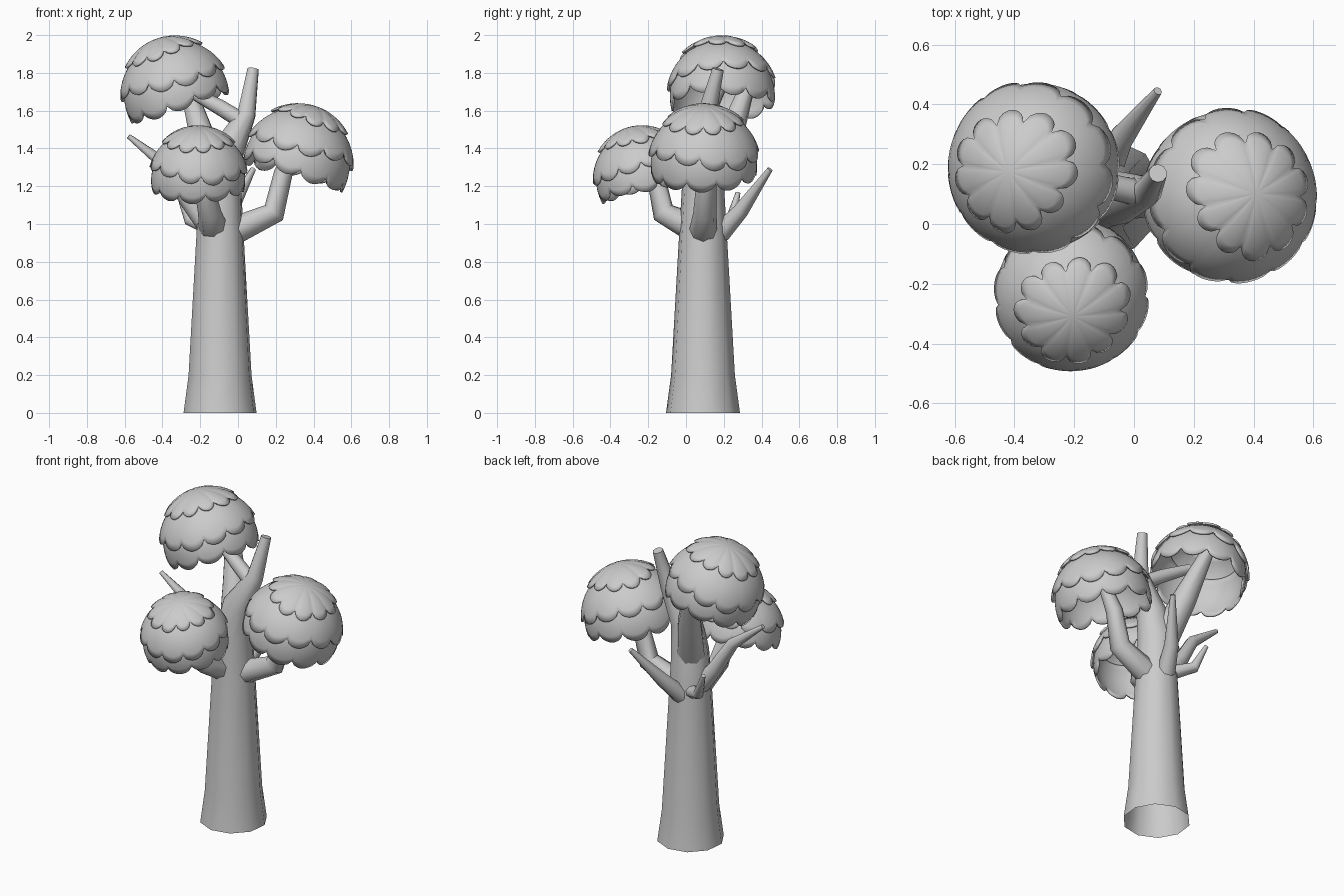
import bpy, bmesh, math
from mathutils import Vector

if "Cube" in bpy.data.objects:
    bpy.data.objects.remove(bpy.data.objects["Cube"])


def finish(name, bm, angle=40):
    bmesh.ops.recalc_face_normals(bm, faces=bm.faces)
    mesh = bpy.data.meshes.new(name)
    bm.to_mesh(mesh)
    bm.free()
    ob = bpy.data.objects.new(name, mesh)
    bpy.context.collection.objects.link(ob)
    bpy.ops.object.select_all(action='DESELECT')
    ob.select_set(True)
    bpy.context.view_layer.objects.active = ob
    bpy.ops.object.shade_smooth_by_angle(angle=math.radians(angle))
    return ob


def tube(name, points, sides=8, flat_base=False):
    """Tapered limb through (x, y, z, radius) points, capped at the tip."""
    pts = [Vector(p[:3]) for p in points]
    bm = bmesh.new()
    rings = []
    u = Vector((1, 0.2, 0))
    for i, p in enumerate(points):
        a = pts[i] - pts[i - 1] if i else pts[1] - pts[0]
        b = pts[i + 1] - pts[i] if i < len(pts) - 1 else a
        t = (a.normalized() + b.normalized()).normalized()
        if i == 0:
            if flat_base:
                t = Vector((0, 0, 1))
            elif abs(t.dot(u.normalized())) > 0.8:
                u = Vector((0, 1, 0))
        u = (u - t * u.dot(t)).normalized()
        v = t.cross(u)
        rings.append([bm.verts.new(pts[i] + p[3] * (u * math.cos(k * math.tau / sides)
                                                    + v * math.sin(k * math.tau / sides)))
                      for k in range(sides)])
    for r0, r1 in zip(rings, rings[1:]):
        for k in range(sides):
            j = (k + 1) % sides
            bm.faces.new((r0[k], r0[j], r1[j], r1[k]))
    bm.faces.new(rings[-1])
    return finish(name, bm, 50)


def leaf_layer(name, center, axis, radius, start, end, r0, lobes, phase):
    """Scalloped band of a dome, flaring slightly towards its lower edge."""
    rows, per = 7, 8
    n = lobes * per
    axis = Vector(axis).normalized()
    rot = Vector((0, 0, 1)).rotation_difference(axis)
    bm = bmesh.new()
    grid = []
    for i in range(rows + 1):
        f = i / rows
        ring = []
        for k in range(n):
            phi = k * math.tau / n + phase
            # uneven rounded lobes along the edge
            w = abs(math.sin(math.pi * k / per)) ** 0.6
            wob = 2.5 * math.sin(2 * phi + phase * 3) + 1.5 * math.sin(3 * phi)
            th = math.radians(start + (end + wob - 10 * (1 - w) - start) * f)
            r = radius * (r0 + (1 - r0) * f ** 1.5 - 0.02 * (1 - w) * f)
            p = Vector((math.sin(th) * math.cos(phi), math.sin(th) * math.sin(phi), math.cos(th)))
            ring.append(p * r)
        if i == 0 and start == 0:
            ring = [bm.verts.new(Vector(center) + rot @ Vector((0, 0, radius * r0)))]
        else:
            ring = [bm.verts.new(Vector(center) + rot @ p) for p in ring]
        grid.append(ring)
    for a, b in zip(grid, grid[1:]):
        for k in range(n):
            j = (k + 1) % n
            if len(a) == 1:
                bm.faces.new((a[0], b[k], b[j]))
            else:
                bm.faces.new((a[k], b[k], b[j], a[j]))
    ob = finish(name, bm, 45)
    mod = ob.modifiers.new("thickness", 'SOLIDIFY')
    mod.thickness = 0.012
    mod.offset = 1 if ob.data.polygons[0].normal.dot(axis) < 0 else -1
    return ob


def crown(name, center, axis, radius, phase):
    leaf_layer(name + "_top_leaves", center, axis, radius, 0, 47, 0.99, 11, phase)
    leaf_layer(name + "_middle_leaves", center, axis, radius, 25, 84, 0.92, 12, phase + 0.9)
    leaf_layer(name + "_lower_leaves", center, axis, radius * 0.985, 55, 110, 0.91, 11, phase + 2)


# Trunk, running up into the bare right-hand fork
tube("trunk", [(-0.095, 0.09, 0, 0.197), (-0.095, 0.09, 0.2, 0.17), (-0.095, 0.09, 0.95, 0.127),
               (-0.092, 0.09, 1.2, 0.112), (-0.06, 0.085, 1.38, 0.092),
               (0.045, 0.11, 1.58, 0.05), (0.08, 0.17, 1.82, 0.031)], 10, True)

# Limbs that carry the crowns
tube("upper_limb", [(-0.12, 0.12, 1.2, 0.085), (-0.185, 0.23, 1.45, 0.072), (-0.28, 0.34, 1.77, 0.036)])
tube("cross_limb", [(0.03, 0.10, 1.54, 0.045), (-0.1, 0.13, 1.62, 0.042), (-0.27, 0.18, 1.71, 0.03)])
tube("right_limb", [(-0.03, 0.09, 0.96, 0.075), (0.19, 0.10, 1.06, 0.062), (0.24, 0.11, 1.27, 0.05),
                    (0.32, 0.11, 1.42, 0.035)])
tube("front_limb", [(-0.13, 0.04, 0.98, 0.078), (-0.15, -0.12, 1.06, 0.062), (-0.19, -0.16, 1.25, 0.048),
                    (-0.2, -0.2, 1.36, 0.035)])

# Bare twigs
tube("back_twig", [(-0.09, 0.18, 0.95, 0.055), (-0.04, 0.29, 1.07, 0.042), (0.08, 0.445, 1.29, 0.015)])
tube("left_twig", [(-0.17, 0.1, 1.0, 0.055), (-0.27, 0.09, 1.13, 0.045), (-0.38, 0.07, 1.31, 0.036),
                   (-0.58, 0.05, 1.465, 0.013)])
tube("small_twig", [(-0.15, 0.16, 0.98, 0.042), (-0.255, 0.24, 1.02, 0.032), (-0.315, 0.275, 1.165, 0.013)])

# Leaf crowns, each leaning outwards
crown("upper_crown", (-0.335, 0.19, 1.708), (-0.3, -0.05, 0.95), 0.293, 0.2)
crown("right_crown", (0.32, 0.095, 1.345), (0.3, 0.02, 0.95), 0.297, 1.1)
crown("front_crown", (-0.21, -0.235, 1.262), (0.02, -0.28, 0.95), 0.263, 2.3)
